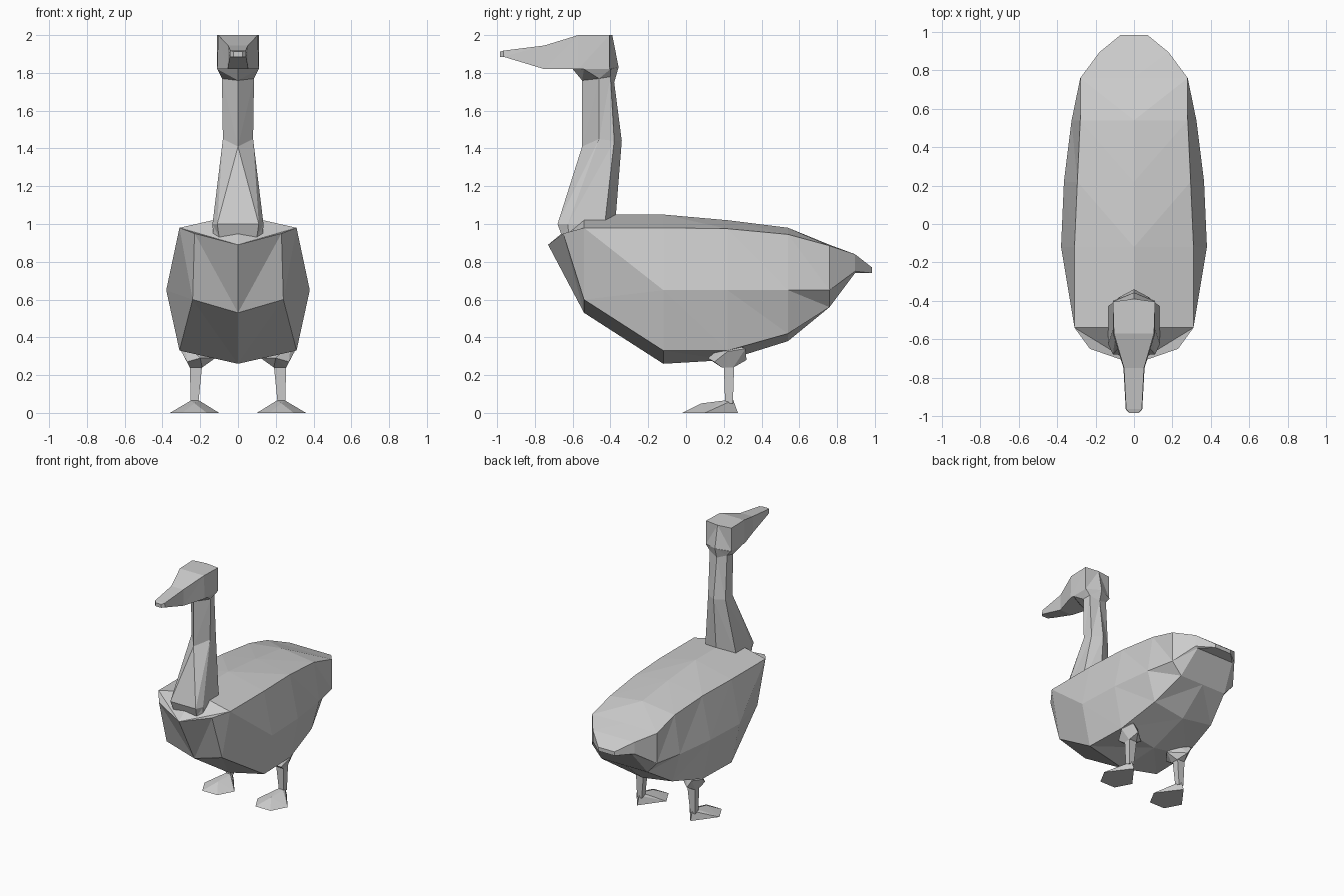
import bpy, bmesh

if "Cube" in bpy.data.objects:
    bpy.data.objects.remove(bpy.data.objects["Cube"])

GREY = bpy.data.materials.new("soft grey")
GREY.diffuse_color = (0.6, 0.6, 0.6, 1)
GREY.use_nodes = True
GREY.node_tree.nodes["Principled BSDF"].inputs["Base Color"].default_value = GREY.diffuse_color


def finish(bm, name):
    bmesh.ops.remove_doubles(bm, verts=bm.verts, dist=0.0005)
    bmesh.ops.dissolve_degenerate(bm, edges=bm.edges, dist=0.0005)
    bmesh.ops.recalc_face_normals(bm, faces=bm.faces)
    me = bpy.data.meshes.new(name)
    bm.to_mesh(me)
    bm.free()
    me.materials.append(GREY)
    ob = bpy.data.objects.new(name, me)
    bpy.context.collection.objects.link(ob)
    return ob


def loft(name, halves):
    """Skin mirrored half sections; each half runs from centre to centre."""
    bm = bmesh.new()
    rings = []
    for half in halves:
        pts = list(half) + [(-x, y, z) for x, y, z in reversed(half)]
        rings.append([bm.verts.new(p) for p in pts])
    n = len(rings[0])
    m = n // 2
    for a, b in zip(rings, rings[1:]):
        for i in range(n):
            j = (i + 1) % n
            if i < m - 1:       # right side, split from a[i] to b[j]
                bm.faces.new((a[i], a[j], b[j]))
                bm.faces.new((a[i], b[j], b[i]))
            elif m <= i < n - 1:  # left side, mirrored split
                bm.faces.new((a[i], a[j], b[i]))
                bm.faces.new((a[j], b[j], b[i]))
            else:
                bm.faces.new((a[i], a[j], b[j], b[i]))
    bm.faces.new(rings[0])
    bm.faces.new(rings[-1])
    return finish(bm, name)


def hull(name, pts, side):
    bm = bmesh.new()
    for x, y, z in pts:
        bm.verts.new((x * side, y, z))
    res = bmesh.ops.convex_hull(bm, input=bm.verts)
    junk = {v for v in res["geom_interior"] if isinstance(v, bmesh.types.BMVert)}
    bmesh.ops.delete(bm, geom=list(junk), context='VERTS')
    return finish(bm, name)


# body: y, ridge z, shoulder (x, z), flank (x, z), belly edge (x, z), keel z
stations = [
    (-0.54, 1.05, (.31, .98), (.24, .60), (.24, .60), .53),
    (-0.12, 1.05, (.31, .98), (.38, .65), (.31, .33), .26),
    (0.22, 1.02, (.295, .975), (.365, .65), (.30, .33), .28),
    (0.54, .98, (.28, .945), (.325, .65), (.26, .42), .38),
    (0.76, .89, (.28, .885), (.28, .65), (.20, .56), .56),
    (0.895, .84, (.18, .84), (.18, .75), (.16, .74), .74),
    (0.985, .77, (.07, .77), (.07, .755), (.07, .74), .74),
]
breast, corner = (0, -.73, .89), (.23, -.65, .95)
sections = [[breast, corner, corner, corner, breast]]
for y, top, sh, fl, be, keel in stations:
    sections.append([(0, y, top)] + [(x, y, z) for x, z in (sh, fl, be)] + [(0, y, keel)])
loft("body", sections)

# neck: front, front side, rear side, nape
loft("neck", [
    [(.10, -.655, .93), (.13, -.62, .92), (.135, -.43, .92), (0, -.38, .92)],
    [(.11, -.68, 1.0), (.135, -.625, 1.0), (.135, -.43, 1.0), (0, -.375, 1.0)],
    [(0, -.55, 1.41), (.08, -.46, 1.45), (.075, -.38, 1.44), (0, -.34, 1.44)],
    [(0, -.55, 1.76), (.085, -.46, 1.77), (.075, -.40, 1.78), (0, -.38, 1.75)],
    [(0, -.60, 1.82), (.11, -.54, 1.82), (.11, -.40, 1.82), (0, -.357, 1.83)],
])

# head and bill: y, half width, lower z, upper z
head = [[(0, -.39, 2.0), (0, -.39, 2.0), (0, -.357, 1.83), (0, -.357, 1.83)]]
for y, w, lo, hi in [(-.405, .11, 1.82, 2.0), (-.57, .11, 1.82, 2.0),
                     (-.75, .055, 1.82, 1.945), (-.965, .043, 1.885, 1.918),
                     (-.985, .025, 1.885, 1.912)]:
    head.append([(0, y, hi), (w if y > -.5 else w * .95, y, hi), (w, y, lo), (0, y, lo)])
loft("head_and_bill", head)

# legs
thigh = [(.19, .19, .24), (.255, .19, .24), (.19, .25, .24), (.255, .25, .24),
         (.12, .22, .29), (.20, .115, .29), (.27, .15, .27), (.30, .22, .325),
         (.23, .32, .28), (.27, .315, .34), (.28, .22, .375), (.18, .25, .37)]
shin = [(x, y, z) for z, x0, x1, y0, y1 in ((.25, .19, .255, .20, .255), (.05, .21, .25, .207, .248))
        for x in (x0, x1) for y in (y0, y1)]
foot = [(.10, .10, 0), (.165, -.02, 0), (.295, -.02, 0), (.36, .10, 0), (.23, .275, 0),
        (.23, .08, .05), (.205, .20, .065), (.25, .20, .065), (.23, .25, .068)]
for side, label in ((1, "right"), (-1, "left")):
    hull("thigh_" + label, thigh, side)
    hull("shin_" + label, shin, side)
    hull("foot_" + label, foot, side)
